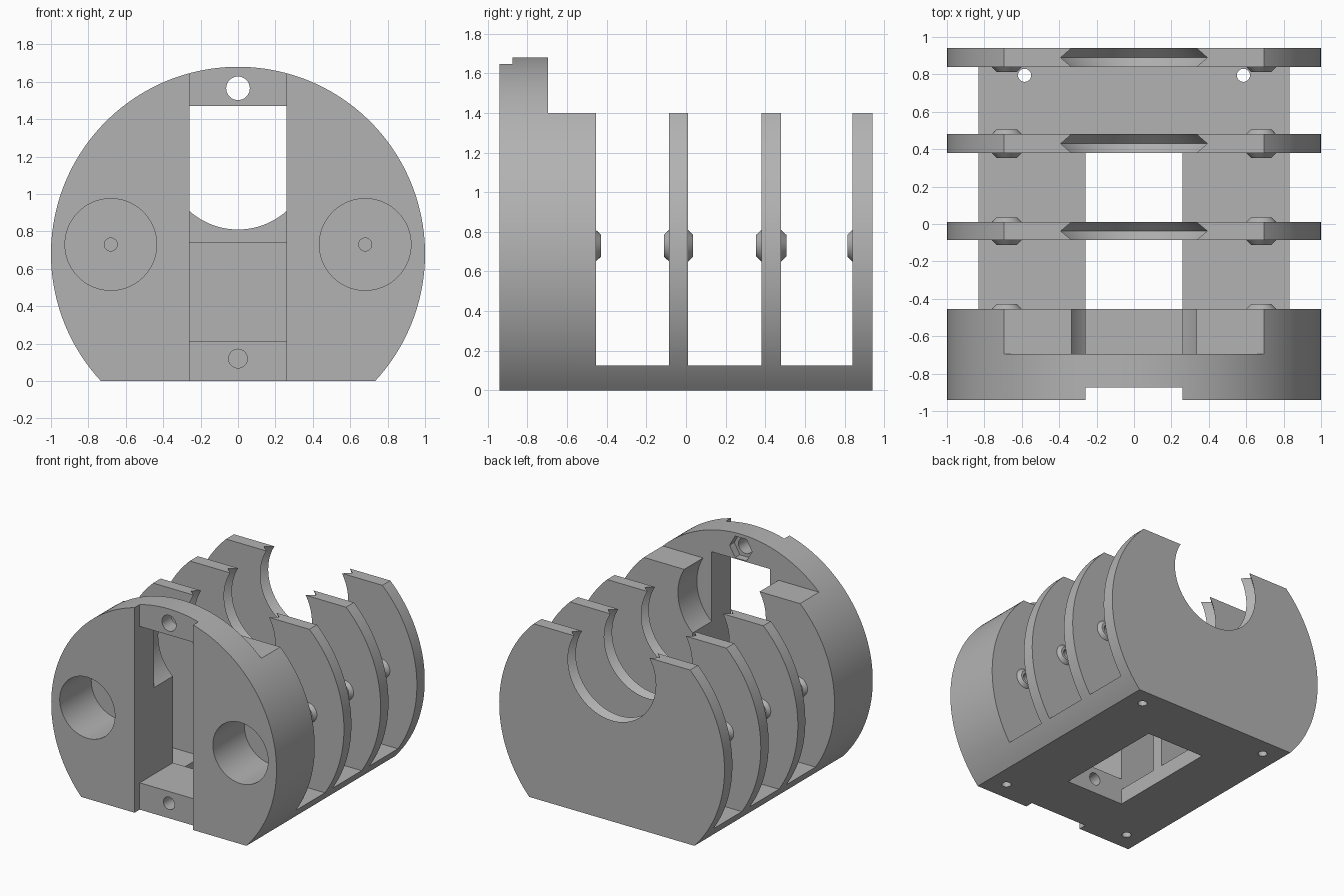
import bpy, bmesh, math
from mathutils import Matrix

if "Cube" in bpy.data.objects:
    bpy.data.objects.remove(bpy.data.objects["Cube"], do_unlink=True)

GREY = (0.45, 0.45, 0.45, 1)
mat = bpy.data.materials.new("plain_grey")
mat.use_nodes = True
mat.diffuse_color = GREY
mat.node_tree.nodes["Principled BSDF"].inputs["Base Color"].default_value = GREY

FRONT, BACK = -0.94, 0.94
BLOCK_BACK = -0.455
STEP = -0.695                     # rear of the full-height front wall
PLATES = [(-0.085, 0.01), (0.38, 0.48), (0.84, BACK)]
CENTRE_Z, SLOT = 0.68, 0.26       # outer circle centre, slot half width
CRADLE_Z, CRADLE_R = 1.2, 0.39
PIN_X, PIN_Z, WIRE_R = 0.68, 0.73, 0.035


def make(name, bm):
    bmesh.ops.recalc_face_normals(bm, faces=bm.faces)
    mesh = bpy.data.meshes.new(name)
    bm.to_mesh(mesh)
    bm.free()
    mesh.materials.append(mat)
    obj = bpy.data.objects.new(name, mesh)
    bpy.context.collection.objects.link(obj)
    return obj


def select(obj):
    bpy.ops.object.select_all(action='DESELECT')
    obj.select_set(True)
    bpy.context.view_layer.objects.active = obj


def box(x0, x1, y0, y1, z0, z1):
    bm = bmesh.new()
    bmesh.ops.create_cube(bm, size=1)
    bmesh.ops.scale(bm, vec=(x1 - x0, y1 - y0, z1 - z0), verts=bm.verts)
    bmesh.ops.translate(bm, vec=((x0 + x1) / 2, (y0 + y1) / 2, (z0 + z1) / 2), verts=bm.verts)
    return make("cutter", bm)


def lathe(name, x, z, profile, sides=96, closed=False):
    """Turn (radius, y) points about a front-to-back axis."""
    bm = bmesh.new()
    rings = []
    for r, y in profile:
        rings.append([bm.verts.new((x + r * math.cos(a), y, z + r * math.sin(a)))
                      for a in (2 * math.pi * i / sides for i in range(sides))])
    pairs = list(zip(rings, rings[1:]))
    if closed:
        pairs.append((rings[-1], rings[0]))
    else:
        bm.faces.new(rings[0])
        bm.faces.new(rings[-1])
    for a, b in pairs:
        for i in range(sides):
            j = (i + 1) % sides
            bm.faces.new((a[i], a[j], b[j], b[i]))
    return make(name, bm)


def bore(x, z, r, y0, y1, sides=64):
    return lathe("cutter", x, z, [(r, y0), (r, y1)], sides)


def cut(body, cutter):
    cutter.hide_render = True
    mod = body.modifiers.new("cut", 'BOOLEAN')
    mod.operation, mod.solver, mod.object = 'DIFFERENCE', 'EXACT', cutter
    select(body)
    bpy.ops.object.modifier_apply(modifier=mod.name)
    bpy.data.objects.remove(cutter, do_unlink=True)


# Body: round prism with a flat foot
bm = bmesh.new()
start = -math.asin(CENTRE_Z)
steps = 128
outline = []
for i in range(steps + 1):
    a = start + (math.pi - 2 * start) * i / steps
    outline.append(bm.verts.new((math.cos(a), FRONT, max(0, CENTRE_Z + math.sin(a)))))
face = bm.faces.new(outline)
ext = bmesh.ops.extrude_face_region(bm, geom=[face])
bmesh.ops.translate(bm, vec=(0, BACK - FRONT, 0),
                    verts=[v for v in ext["geom"] if isinstance(v, bmesh.types.BMVert)])
body = make("cradle_body", bm)

# Flat top behind the front wall, and the gaps between the plates
cut(body, box(-2, 2, STEP, 2, 1.4, 3))
gap_start = BLOCK_BACK
for y0, y1 in PLATES:
    cut(body, box(-2, 2, gap_start, y0, 0.125, 3))
    gap_start = y1

# Round cradle, with a V groove in each plate
cut(body, lathe("cutter", 0, CRADLE_Z, [(CRADLE_R, STEP), (CRADLE_R, 1.2)]))
for y0, y1 in PLATES:
    mid = (y0 + y1) / 2
    cut(body, lathe("cutter", 0, CRADLE_Z,
                    [(CRADLE_R, y0), (CRADLE_R + 0.05, mid), (CRADLE_R, y1)]))

# Front channel, window through the block, and opening in floor and plates
cut(body, box(-SLOT, SLOT, -1.2, -0.875, -0.5, 3))
cut(body, box(-SLOT, SLOT, -1, BLOCK_BACK + 0.1, 0.215, 1.47))
cut(body, box(-SLOT, SLOT, BLOCK_BACK, 0.48, -0.5, 0.74))

# Screw holes in the channel, the upper one with a nut pocket
cut(body, bore(0, 1.565, 0.063, -1.1, -0.6))
cut(body, bore(0, 1.565, 0.1, -0.755, -0.6, 6))
cut(body, bore(0, 0.12, 0.05, -1.1, -0.4))

# Side bores, pin holes and foot holes
for side in (-1, 1):
    cut(body, bore(side * PIN_X, PIN_Z, 0.245, -1.1, -0.54, 96))
    cut(body, bore(side * PIN_X, PIN_Z, WIRE_R, -0.6, 0.89, 32))
    for y, top in ((-0.785, 0.22), (0.795, 0.3)):
        hole = bore(0, 0, WIRE_R, -0.2, top, 32)
        hole.data.transform(Matrix.Translation((side * 0.585, y, 0)) @ Matrix.Rotation(math.pi / 2, 4, 'X'))
        cut(body, hole)

select(body)
bpy.ops.object.shade_smooth_by_angle(angle=math.radians(25))

# Tapered collars round the pin holes
seats = [(BLOCK_BACK, 1)]
for y0, y1 in PLATES:
    seats.append((y0, -1))
    if y1 < BACK:
        seats.append((y1, 1))
for label, side in (("left", 1), ("right", -1)):
    for n, (y, d) in enumerate(seats):
        tip = y + 0.026 * d
        collar = lathe(f"{label}_collar_{n + 1}", side * PIN_X, PIN_Z,
                       [(WIRE_R, y), (0.08, y), (0.055, tip), (WIRE_R, tip)], 48, True)
        select(collar)
        bpy.ops.object.shade_smooth_by_angle(angle=math.radians(25))
